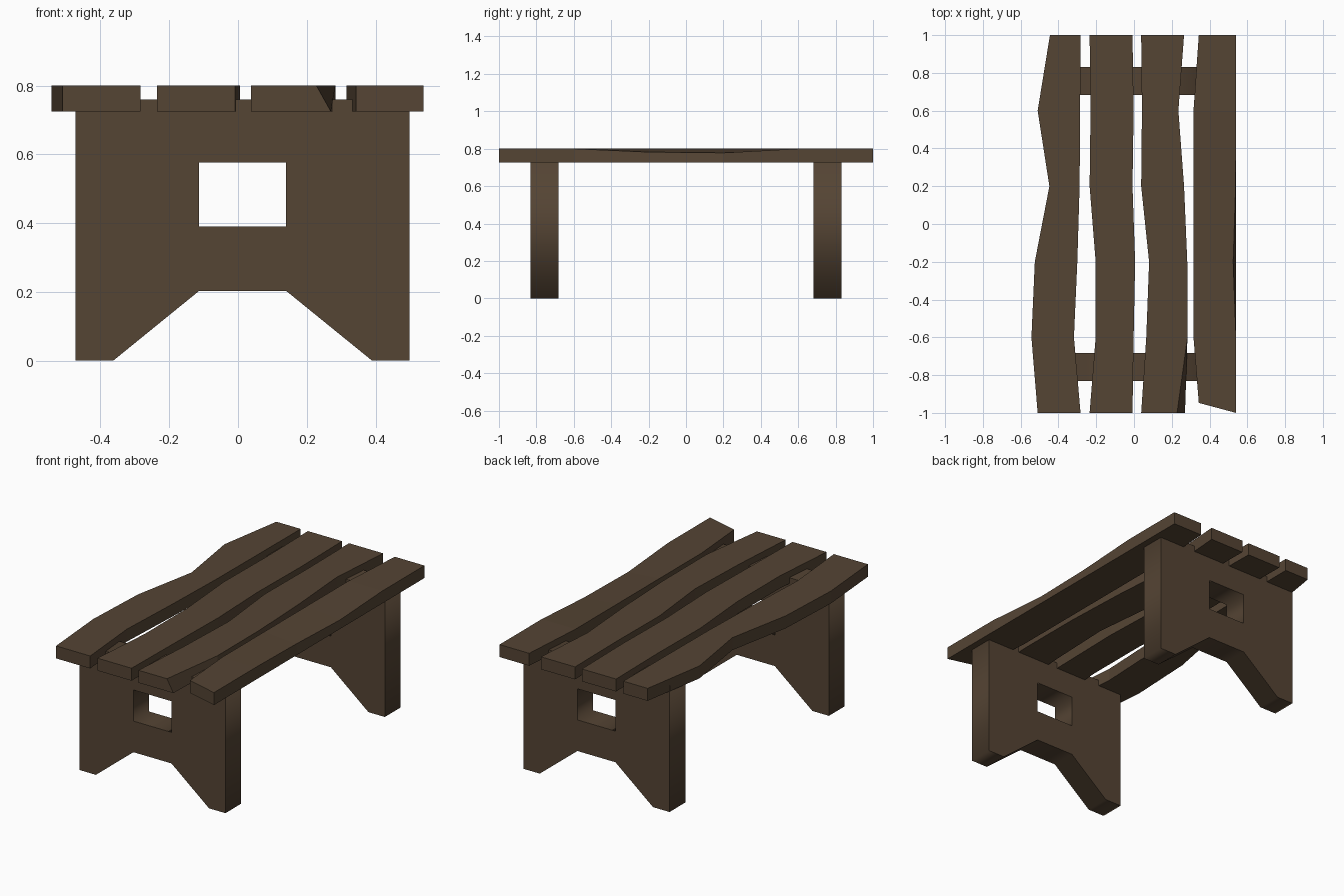
import bpy, bmesh, math

if "Cube" in bpy.data.objects:
    bpy.data.objects.remove(bpy.data.objects["Cube"])

wood = bpy.data.materials.new("dark_wood")
wood.diffuse_color = (0.09, 0.058, 0.034, 1)
wood.use_nodes = True
wood.node_tree.nodes["Principled BSDF"].inputs["Base Color"].default_value = wood.diffuse_color

BOTTOM, TOP = 0.725, 0.8
STATIONS = [-1, -0.6, -0.2, 0.2, 0.6, 1]


def plank(name, left, right, tweaks={}):
    """Wavy board; tweaks move single corners: (station, corner) -> position.
    Corners: 0 left bottom, 1 right bottom, 2 right top, 3 left top."""
    bm = bmesh.new()
    rings = []
    for i, (y, l, r) in enumerate(zip(STATIONS, left, right)):
        corners = [(l, y, BOTTOM), (r, y, BOTTOM), (r, y, TOP), (l, y, TOP)]
        rings.append([bm.verts.new(tweaks.get((i, k), c)) for k, c in enumerate(corners)])
    for a, b in zip(rings, rings[1:]):
        for k in range(4):
            n = (k + 1) % 4
            bm.faces.new((a[k], a[n], b[n], b[k]))
    bm.faces.new(rings[0])
    bm.faces.new(rings[-1][::-1])
    bmesh.ops.recalc_face_normals(bm, faces=bm.faces)
    mesh = bpy.data.meshes.new(name)
    bm.to_mesh(mesh)
    bm.free()
    mesh.materials.append(wood)
    ob = bpy.data.objects.new(name, mesh)
    bpy.context.collection.objects.link(ob)


def leg(name, y):
    """Trestle board with an arched foot and a hand hole."""
    outline = [(-0.473, 0), (-0.363, 0), (-0.113, 0.203), (0.14, 0.203),
               (0.39, 0), (0.499, 0), (0.499, 0.76), (-0.473, 0.76)]
    hole = [(-0.113, 0.39), (0.14, 0.39), (0.14, 0.577), (-0.113, 0.577)]
    curve = bpy.data.curves.new(name, 'CURVE')
    curve.dimensions = '2D'
    curve.fill_mode = 'BOTH'
    curve.extrude = 0.075
    for pts in (outline, hole):
        s = curve.splines.new('POLY')
        s.points.add(len(pts) - 1)
        for p, (px, pz) in zip(s.points, pts):
            p.co = (px, pz, 0, 1)
        s.use_cyclic_u = True
    curve.materials.append(wood)
    ob = bpy.data.objects.new(name, curve)
    ob.location.y = y
    ob.rotation_euler.x = math.pi / 2
    bpy.context.collection.objects.link(ob)
    bpy.ops.object.select_all(action='DESELECT')
    ob.select_set(True)
    bpy.context.view_layer.objects.active = ob
    bpy.ops.object.convert(target='MESH')


# seat boards, edges listed front to back
plank("seat_board_1",
      [-0.51, -0.543, -0.525, -0.448, -0.51, -0.445],
      [-0.283, -0.318, -0.30, -0.288, -0.285, -0.283])
plank("seat_board_2",
      [-0.235, -0.203, -0.203, -0.235, -0.23, -0.235],
      [-0.008, -0.002, 0.006, -0.008, -0.002, -0.008])
plank("seat_board_3",
      [0.038, 0.065, 0.08, 0.038, 0.042, 0.038],
      [0.27, 0.283, 0.282, 0.265, 0.235, 0.265],
      {(0, 2): (0.228, -1, TOP)})
plank("seat_board_4",
      [0.343, 0.315, 0.315, 0.315, 0.315, 0.343],
      [0.54] * 6,
      {(0, 0): (0.343, -0.947, BOTTOM), (0, 3): (0.343, -0.947, TOP),
       (2, 2): (0.525, -0.2, 0.782), (3, 2): (0.538, 0.2, 0.778)})

# legs
leg("front_leg", -0.757)
leg("back_leg", 0.757)
